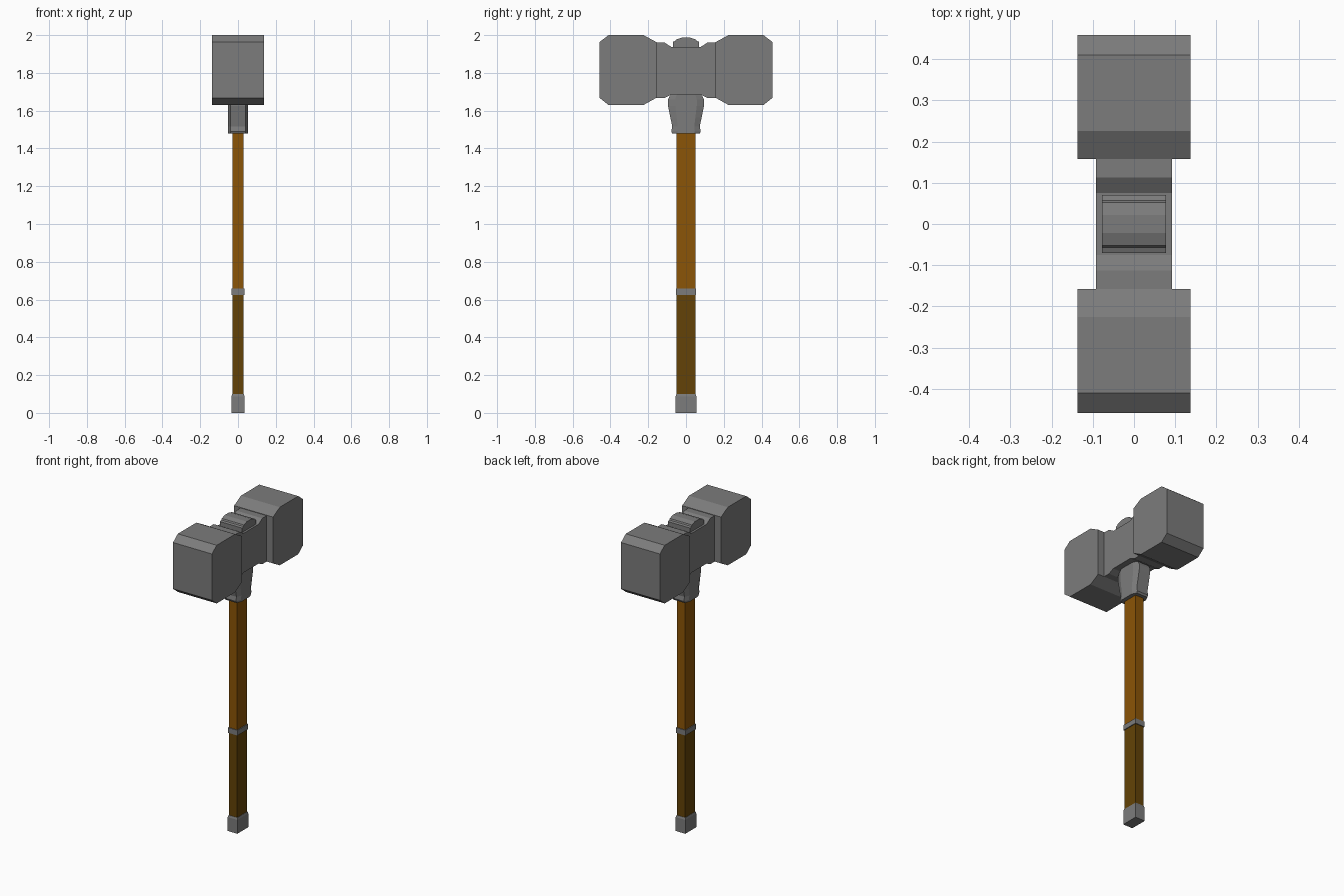
import bpy, bmesh

if "Cube" in bpy.data.objects:
    bpy.data.objects.remove(bpy.data.objects["Cube"])


def material(name, rgb):
    m = bpy.data.materials.new(name)
    m.diffuse_color = (*rgb, 1)
    m.use_nodes = True
    m.node_tree.nodes["Principled BSDF"].inputs["Base Color"].default_value = m.diffuse_color
    return m


def make_object(name, rings, mat):
    """Skin a stack of equal-sized vertex rings and cap both ends."""
    bm = bmesh.new()
    loops = [[bm.verts.new(p) for p in ring] for ring in rings]
    n = len(loops[0])
    for a, b in zip(loops, loops[1:]):
        for i in range(n):
            j = (i + 1) % n
            bm.faces.new((a[i], a[j], b[j], b[i]))
    bm.faces.new(loops[0][::-1])
    bm.faces.new(loops[-1])
    bmesh.ops.recalc_face_normals(bm, faces=bm.faces[:])
    mesh = bpy.data.meshes.new(name)
    bm.to_mesh(mesh)
    bm.free()
    obj = bpy.data.objects.new(name, mesh)
    bpy.context.collection.objects.link(obj)
    mesh.materials.append(mat)
    return obj


def extrude_x(name, profile, half_width, mat):
    """Extrude a (y, z) profile symmetrically along x."""
    return make_object(name, [[(x, y, z) for y, z in profile]
                              for x in (-half_width, half_width)], mat)


def mirrored(half):
    """Complete a half profile (y >= 0) across y = 0."""
    return half + [(-y, z) for y, z in reversed(half)]


def shaft(name, sections, mat):
    """Stack rectangular (half x, half y, z) sections."""
    return make_object(name, [[(-x, -y, z), (x, -y, z), (x, y, z), (-x, y, z)]
                              for x, y, z in sections], mat)


metal = material("dark_metal", (0.2, 0.2, 0.2))
wood = material("wood", (0.26, 0.09, 0.002))
grip_wood = material("grip_wood", (0.125, 0.055, 0.002))

# Handle: end cap, dark grip, ring, upper shaft
shaft("pommel", [(0.034, 0.055, 0), (0.034, 0.055, 0.088), (0.031, 0.051, 0.1)], metal)
shaft("grip", [(0.029, 0.049, 0.09), (0.029, 0.049, 0.635)], grip_wood)
shaft("grip_ring", [(0.034, 0.054, 0.625), (0.034, 0.054, 0.658)], metal)
shaft("upper_handle", [(0.029, 0.049, 0.645), (0.029, 0.049, 1.5)], wood)

# Two striking blocks with bevelled ends
block = [(0.157, 1.668), (0.225, 1.63), (0.41, 1.63), (0.458, 1.668),
         (0.458, 1.963), (0.41, 2.0), (0.225, 2.0), (0.157, 1.963)]
for name, s in (("front_block", -1), ("back_block", 1)):
    extrude_x(name, [(s * y, z) for y, z in block], 0.137, metal)

# Neck joining the blocks
neck = mirrored([(0.075, 1.686), (0.113, 1.668), (0.157, 1.668),
                 (0.157, 1.96), (0.113, 1.96), (0.075, 1.936)])
extrude_x("head_neck", neck, 0.092, metal)

# Rounded cap on top of the head
cap = mirrored([(0.07, 1.92), (0.07, 1.964), (0.057, 1.969),
                (0.052, 1.977), (0.022, 1.987)])
extrude_x("top_cap", cap, 0.078, metal)

# Tapered octagonal socket under the head
rings = []
for hy, z in [(0.072, 1.478), (0.078, 1.49), (0.073, 1.517), (0.083, 1.565),
              (0.095, 1.625), (0.095, 1.66), (0.085, 1.68), (0.074, 1.69)]:
    hx, cx, cy = 0.054, 0.04, hy * 0.6
    rings.append([(-cx, -hy, z), (cx, -hy, z), (hx, -cy, z), (hx, cy, z),
                  (cx, hy, z), (-cx, hy, z), (-hx, cy, z), (-hx, -cy, z)])
socket = make_object("socket", rings, metal)
